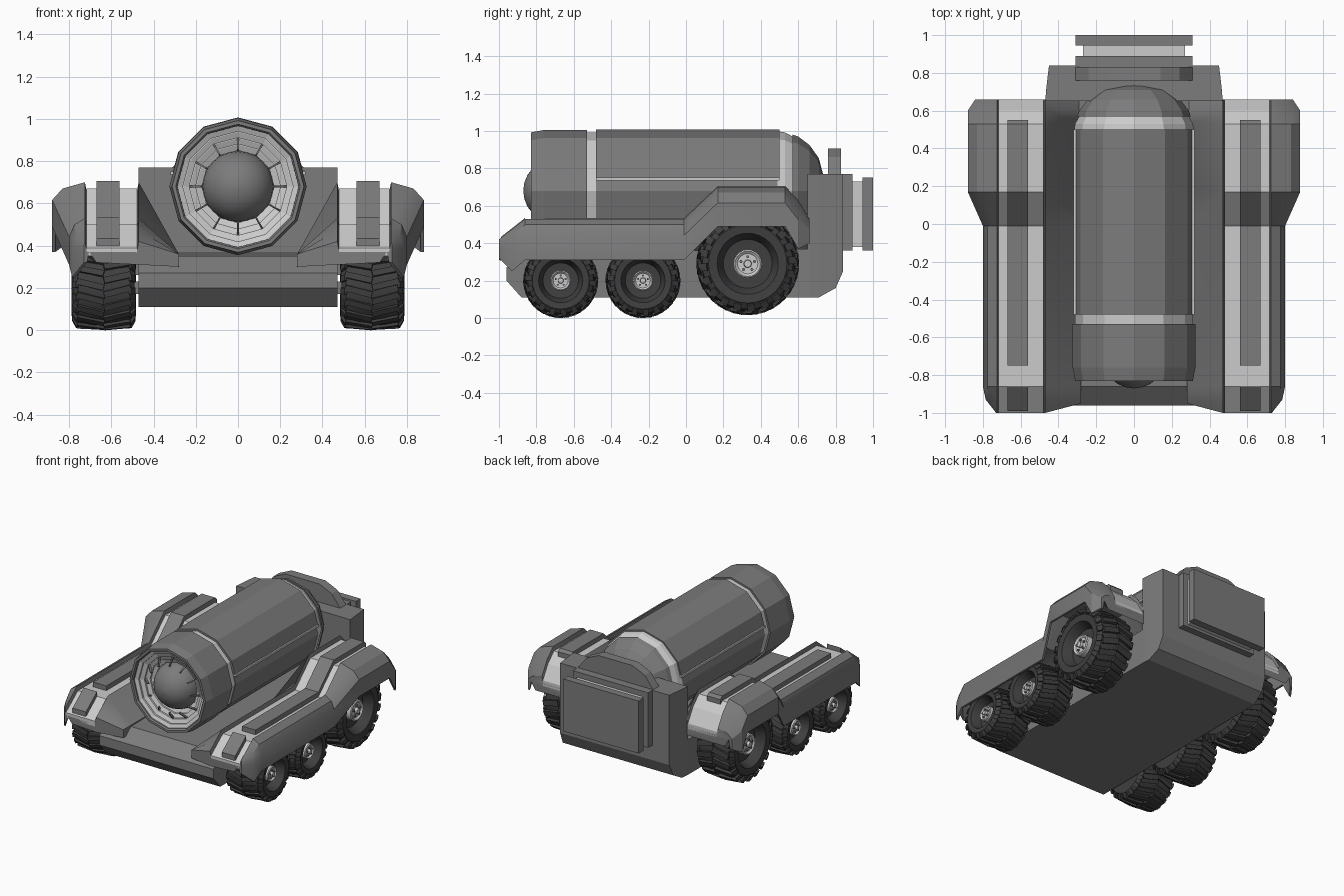
import bpy, bmesh
from math import sin, cos, pi, radians
from mathutils import Matrix

if "Cube" in bpy.data.objects:
    bpy.data.objects.remove(bpy.data.objects["Cube"])


def material(name, v):
    m = bpy.data.materials.new(name)
    m.diffuse_color = (v, v, v, 1)
    m.use_nodes = True
    m.node_tree.nodes["Principled BSDF"].inputs["Base Color"].default_value = m.diffuse_color
    return m


BODY, LIGHT, RUBBER = material("body", .2), material("light_trim", .6), material("rubber", .05)


def finish(bm, name, mat, mirror=False, smooth=None):
    bmesh.ops.recalc_face_normals(bm, faces=bm.faces)
    me = bpy.data.meshes.new(name)
    bm.to_mesh(me)
    bm.free()
    me.materials.append(mat)
    ob = bpy.data.objects.new(name, me)
    bpy.context.collection.objects.link(ob)
    if smooth:
        bpy.ops.object.select_all(action='DESELECT')
        ob.select_set(True)
        bpy.context.view_layer.objects.active = ob
        bpy.ops.object.shade_smooth_by_angle(angle=radians(smooth))
    if mirror:
        mod = ob.modifiers.new("mirror", 'MIRROR')
        mod.use_axis = (True, False, False)
        mod.use_clip = False
        mod.merge_threshold = 0
    return ob


def loft(name, sections, mat=BODY, **kw):
    """Skin a list of closed loops and cap both ends."""
    bm = bmesh.new()
    loops = [[bm.verts.new(p) for p in s] for s in sections]
    for a, b in zip(loops, loops[1:]):
        n = len(a)
        for i in range(n):
            bm.faces.new((a[i], a[(i + 1) % n], b[(i + 1) % n], b[i]))
    bm.faces.new(loops[0])
    bm.faces.new(loops[-1])
    return finish(bm, name, mat, **kw)


def box(name, x0, x1, y0, y1, z0, z1, mat=BODY, **kw):
    return loft(name, [[(x0, y, z0), (x1, y, z0), (x1, y, z1), (x0, y, z1)] for y in (y0, y1)], mat, **kw)


def lathe_y(name, prof, mat=BODY, n=12, z=.68, **kw):
    return loft(name, [[(r * sin(2 * pi * i / n), y, z + r * cos(2 * pi * i / n)) for i in range(n)]
                       for y, r in prof], mat, **kw)


# Lower hull and tapered tail block
hull = [(-.96, .20), (-.96, .27), (-.86, .35), (.66, .37), (.66, .11), (-.88, .11)]
loft("hull", [[(x, y, z) for y, z in hull] for x in (-.47, .47)])
tail = [(.65, .47, .11), (.71, .465, .11), (.80, .455, .16), (.84, .45, .25)]
loft("tail_block", [[(-w, y, b), (w, y, b), (w, y, .77), (-w, y, .77)] for y, w, b in tail])

# Rear arch, door frame, light gasket and door
arch = [(-.31, .3), (-.31, .77), (-.24, .86), (-.14, .905), (.14, .905), (.24, .86), (.31, .77), (.31, .3)]
loft("rear_arch", [[(x, y, z) for x, z in arch] for y in (.76, .83)])
box("door_frame", -.31, .31, .83, .89, .36, .77)
box("door_gasket", -.27, .27, .88, .95, .38, .73, LIGHT)
box("rear_door", -.31, .31, .945, 1.0, .36, .75)

# Fenders: station = y, top height, outer x, skirt bottom
stations = [(-1.0, .42, .73, .32), (-.93, .475, .785, .25), (-.86, .53, .80, .31), (-.01, .53, .80, .31),
            (.17, .70, .88, .49), (.53, .70, .88, .49), (.60, .63, .88, .37), (.66, .53, .84, .40)]


def fender_section(y, t, o, low):
    h = t - low
    under = max(t - .12, .31)
    yi = max(y, -.95)
    s = o - .725
    return [(.28, yi, .36), (.47, y, t), (.48, y, t - .05), (.715, y, t - .05), (.725, y, t),
            (.725 + s * .68, y, t - h * .14), (o, y, t - h * .4), (o, y, low), (o - .015, y, low),
            (o - .025, y, t - h * .5), (o - .06, y, max(under, low)), (.47, y, under), (.28, yi, .30)]


loft("fender", [fender_section(*s) for s in stations], mirror=True, smooth=32)


def strip(name, pts, x0, x1, lo, hi, mat):
    loft(name, [[(x0, y, t + lo), (x1, y, t + lo), (x1, y, t + hi), (x0, y, t + hi)] for y, t in pts],
         mat, mirror=True)


# Light channel lining and raised bars on the fender tops
strip("fender_channel", [(s[0], s[1]) for s in stations], .478, .718, -.07, -.03, LIGHT)
strip("fender_bar", [(-.75, .53), (-.01, .53), (.17, .70), (.53, .70), (.55, .68)], .56, .67, -.05, .005, BODY)
strip("fender_front_bar", [(-.99, .428), (-.86, .53)], .56, .67, -.05, .005, BODY)

# Barrel: front collar, light ring, core, upper shell, rear cone and dome
lathe_y("barrel_collar", [(-.68, .15), (-.72, .285), (-.82, .287), (-.83, .295), (-.83, .312), (-.76, .325), (-.53, .325),
                          (-.53, .2)])
lathe_y("barrel_ring", [(-.55, .312), (-.46, .312)], LIGHT)
lathe_y("barrel_core", [(-.48, .316), (.5, .316)])
shell = []
for a in (12, 30, 60, 90, 120, 150, 168):
    r = .327 * (cos(radians(15)) / cos(radians(3)) if a in (12, 168) else 1)
    shell.append((r * cos(radians(a)), .68 + r * sin(radians(a))))
loft("barrel_shell", [[(x, y, z) for x, z in shell] for y in (-.48, .5)])
box("barrel_side_strip", .28, .319, -.48, .5, .735, .75, LIGHT, mirror=True)
lathe_y("barrel_rear_cone", [(.49, .318), (.53, .312), (.58, .285)], LIGHT)
lathe_y("barrel_dome", [(.57, .30), (.60, .29), (.66, .245), (.71, .175), (.735, .08), (.74, .01)])

# Nozzle: stepped light rings, dividing ribs and central bulb
steps = []
for i in range(4):
    r, y = .288 - .03 * i, -.81 + .025 * i
    steps += [(y, r), (y + .012, r - .027), (y + .025, r - .027)]
lathe_y("nozzle_rings", [(-.69, .29)] + steps, LIGHT)
bm = bmesh.new()
for i in range(12):
    bmesh.ops.create_cube(bm, size=1, matrix=Matrix.Translation((0, 0, .68)) @ Matrix.Rotation(i * pi / 6, 4, 'Y')
                          @ Matrix.Translation((0, -.765, .225)) @ Matrix.Rotation(radians(-40), 4, 'X')
                          @ Matrix.Diagonal((.008, .015, .14, 1)))
finish(bm, "nozzle_ribs", BODY)
lathe_y("nozzle_bulb", [(-.70 - .17 * sin(radians(a)), max(.17 * cos(radians(a)), .002))
                        for a in range(0, 91, 15)], n=24, smooth=40)


def wheel(name, cy, cz, R, lugs):
    cx, hw = .635, .145

    def rings(part, prof, mat, n=32):
        loft(name + part, [[(cx + x, cy + r * sin(2 * pi * i / n), cz + r * cos(2 * pi * i / n))
                            for i in range(n)] for x, r in prof], mat, mirror=True, smooth=35)

    # Tyre with dished outer face
    k = R * .94
    rings("_tyre", [(-hw, R * .5), (-hw, k * .82), (-hw * .85, k * .95), (-hw * .4, k), (hw * .4, k),
                    (hw * .85, k * .95), (hw, k * .82), (hw * .97, R * .6), (hw * .85, R * .56),
                    (hw * .5, R * .48), (hw * .45, R * .2)], RUBBER)
    # Chevron tread lugs with shoulder blocks
    bm = bmesh.new()
    for i in range(lugs):
        for s in (-1, 1):
            turn = Matrix.Translation((cx, cy, cz)) @ Matrix.Rotation(2 * pi * (i + .25 * s) / lugs, 4, 'X')
            for px, pz, tilt, length in ((.44, .955, 4, .9), (.93, .86, 62, .28)):
                bmesh.ops.create_cube(bm, size=1, matrix=turn @ Matrix.Translation((s * hw * px, 0, R * pz))
                                      @ Matrix.Rotation(radians(s * tilt), 4, 'Y')
                                      @ Matrix.Rotation(radians(s * 14 if px < .5 else 0), 4, 'Z')
                                      @ Matrix.Diagonal((hw * length, R * .15, R * .07, 1)))
    finish(bm, name + "_tread", RUBBER, mirror=True)
    # Hub and bolts
    rings("_hub", [(hw * .4, R * .28), (hw * .78, R * .28), (hw * .82, R * .25), (hw * .74, R * .2),
                   (hw * .74, R * .08), (hw * .88, R * .07)], LIGHT, 20)
    bm = bmesh.new()
    for i in range(5):
        a = 2 * pi * i / 5
        bmesh.ops.create_cone(bm, cap_ends=True, segments=6, radius1=R * .03, radius2=R * .03, depth=.02,
                              matrix=Matrix.Translation((cx + hw * .76, cy + R * .14 * sin(a), cz + R * .14 * cos(a)))
                              @ Matrix.Rotation(pi / 2, 4, 'Y'))
    finish(bm, name + "_bolts", BODY, mirror=True)
    # Axle stub into the hull
    box(name + "_axle", .4, .6, cy - .03, cy + .03, cz - .03, cz + .03, mirror=True)


wheel("front_wheel", -.67, .2, .197, 18)
wheel("middle_wheel", -.23, .2, .197, 18)
wheel("rear_wheel", .33, .29, .272, 20)
